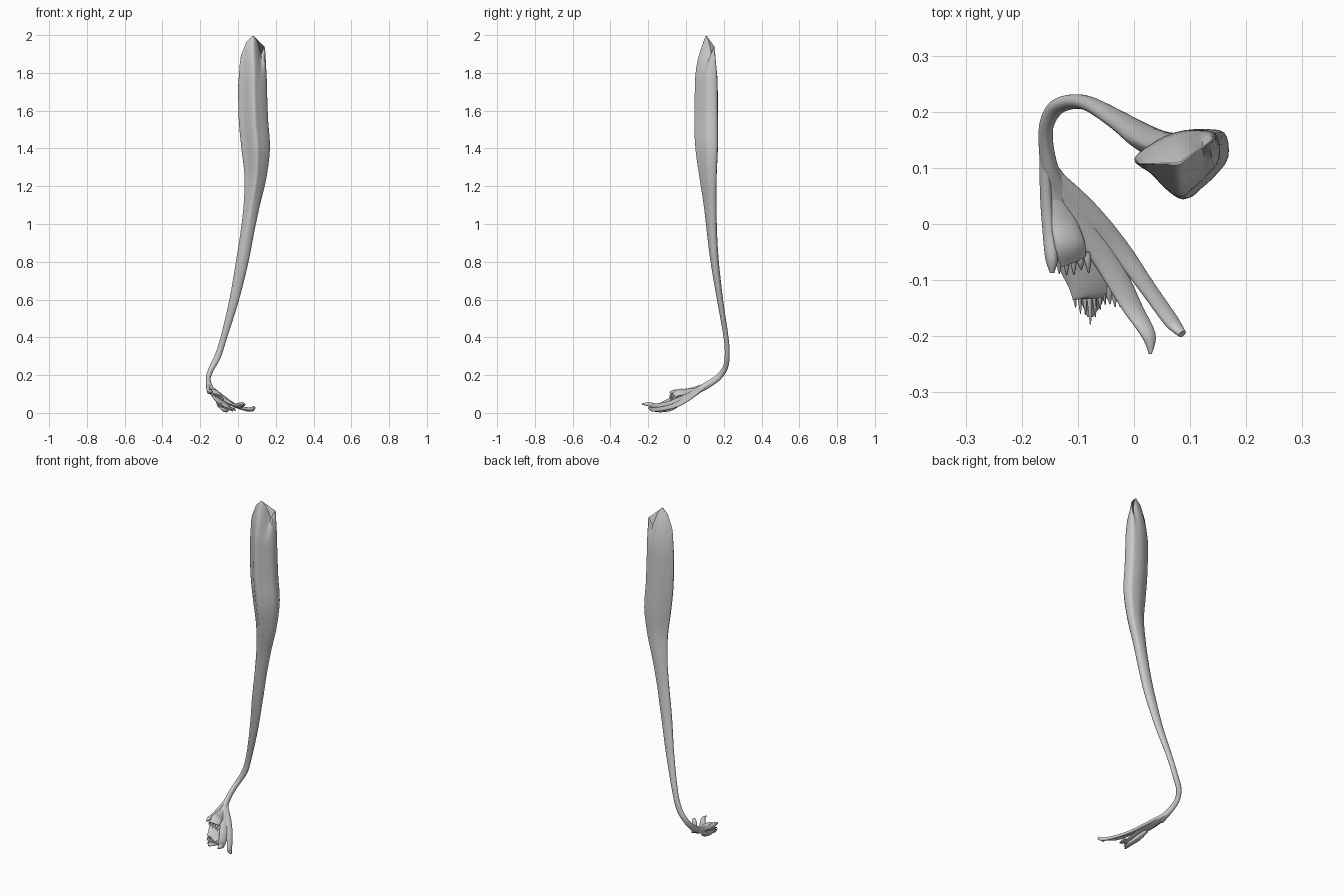
import bpy, bmesh, math, random
from mathutils import Vector

random.seed(4)
N = 40


def spline(pts, t, closed=False):
    """Catmull-Rom sample of a list of tuples; t counts in control points."""
    n = len(pts)
    i = int(math.floor(t)) if closed else min(int(t), n - 2)
    f = t - i
    pick = (lambda k: pts[k % n]) if closed else (lambda k: pts[max(0, min(n - 1, k))])
    a, b, c, d = (pick(i + k) for k in (-1, 0, 1, 2))
    return [q + .5 * f * (r - p + f * (2*p - 5*q + 4*r - s + f * (3*(q - r) + s - p)))
            for p, q, r, s in zip(a, b, c, d)]


def make_rings(path, ref, shape=None, sides=N, steps=5):
    """Rings along a path of (x, y, z, half width, half thickness)."""
    ref = Vector(ref)
    total = (len(path) - 1) * steps
    samples = [spline(path, k / steps) for k in range(total + 1)]
    rings = []
    for k, s in enumerate(samples):
        c = Vector(s[:3])
        n = (Vector(samples[min(k + 1, total)][:3]) - Vector(samples[max(k - 1, 0)][:3])).normalized()
        u = (ref - n * ref.dot(n)).normalized()
        v = u.cross(n)
        ring = []
        for j in range(sides):
            a = 2 * math.pi * j / sides
            p, q = math.cos(a), math.sin(a)
            if shape:
                p, q = shape(j / sides, p, q, c.z)
            ring.append(c + u * p * max(s[3], .0008) + v * q * max(s[4], .0008))
        rings.append(ring)
    return rings


def mesh_rings(name, rings):
    bm = bmesh.new()
    vs = [[bm.verts.new(p) for p in r] for r in rings]
    n = len(vs[0])
    for a, b in zip(vs, vs[1:]):
        for j in range(n):
            bm.faces.new((a[j], a[(j + 1) % n], b[(j + 1) % n], b[j]))
    bm.faces.new(vs[0][::-1])
    bm.faces.new(vs[-1])
    bmesh.ops.remove_doubles(bm, verts=bm.verts, dist=.0001)
    bmesh.ops.recalc_face_normals(bm, faces=bm.faces)
    me = bpy.data.meshes.new(name)
    bm.to_mesh(me)
    bm.free()
    ob = bpy.data.objects.new(name, me)
    bpy.context.collection.objects.link(ob)
    bpy.context.view_layer.objects.active = ob
    ob.select_set(True)
    bpy.ops.object.shade_smooth_by_angle(angle=math.radians(50))
    ob.select_set(False)
    return ob


# Muscle belly section: angular, with a groove at front right
SECTION = [(1.0, .15), (.93, .85), (.5, .98), (0, .92), (-.5, .65), (-1.0, .12),
           (-.6, -.3), (-.25, -.75), (.1, -1.0), (.4, -.72), (.72, -.35)]


def belly_shape(f, p, q, z):
    w = max(0, min(1, (z - .75) / .5))
    s = spline(SECTION, f * len(SECTION), True)
    return p + (s[0] - p) * w, q + (s[1] - q) * w


# Belly and tendon: one sweep from the calf down and round the ankle bend
MAIN = [(.076, .108, 1.72, .076, .061), (.081, .107, 1.55, .077, .063),
        (.093, .110, 1.40, .075, .060), (.092, .117, 1.25, .058, .046),
        (.072, .128, 1.10, .043, .034), (.048, .138, .95, .036, .027),
        (.022, .152, .80, .033, .022), (-.020, .180, .60, .025, .016),
        (-.075, .212, .40, .017, .013), (-.107, .218, .30, .017, .013),
        (-.138, .208, .24, .015, .014), (-.155, .180, .197, .013, .016),
        (-.157, .145, .168, .013, .017), (-.151, .100, .140, .016, .018),
        (-.140, .050, .112, .024, .014)]
rings = make_rings(MAIN, (1, 0, 0), belly_shape)

# Forked upper end: raise the first ring to a two-peaked crest
CREST = [(0, 1.78), (.015, 1.89), (.045, 1.965), (.08, 2.0), (.10, 1.97),
         (.122, 1.895), (.131, 1.915), (.14, 1.945), (.155, 1.84), (.2, 1.8)]


def crest(x):
    x = max(0, min(.199, x))
    for (a, h), (b, g) in zip(CREST, CREST[1:]):
        if x <= b:
            return h + (g - h) * (x - a) / (b - a)
    return 1.8


top = []
for k in range(1, 11):
    s = k / 10
    ring = []
    for p in rings[0]:
        x = p.x + (.078 - p.x) * .12 * s * s
        y = .107 + .72 * max(0, x - .08)
        ring.append(Vector((x, p.y + (y - p.y) * s ** 2.2 * .97,
                            p.z + (crest(x) - p.z) * s)))
    top.append(ring)
belly = mesh_rings("muscle_belly_and_tendon", top[::-1] + rings)

# Foot end: the tendon fans into a sheet and slips
TILT = (.85, 0, -.5)
FAN = {
    "central_sheet": [(-.150, .10, .140, .014, .013), (-.130, .04, .108, .036, .012),
                      (-.102, -.03, .077, .052, .010), (-.078, -.085, .048, .050, .012),
                      (-.068, -.120, .034, .048, .008), (-.068, -.132, .030, .045, .002)],
    "inner_slip": [(-.158, .12, .152, .010, .012), (-.157, .05, .128, .010, .012),
                   (-.152, -.01, .115, .011, .012), (-.147, -.06, .112, .011, .012),
                   (-.146, -.087, .108, .004, .004)],
    "inner_flap": [(-.145, .06, .122, .018, .008), (-.128, .01, .112, .026, .009),
                   (-.115, -.035, .108, .030, .012), (-.108, -.066, .092, .026, .006)],
    "middle_slip": [(-.145, .09, .135, .010, .010), (-.090, .0, .085, .022, .010),
                    (-.040, -.08, .050, .024, .010), (-.002, -.15, .037, .020, .009),
                    (.026, -.198, .046, .014, .009), (.029, -.232, .046, .002, .004)],
    "outer_slip": [(-.142, .09, .133, .010, .009), (-.085, .025, .088, .020, .010),
                   (-.025, -.045, .045, .019, .009), (.025, -.115, .024, .016, .009),
                   (.068, -.175, .018, .015, .009), (.086, -.196, .030, .008, .007)],
}
for name, path in FAN.items():
    mesh_rings(name, make_rings(path, TILT, sides=24))

# Torn fibres along the sheet edge
for i in range(11):
    f = i / 10
    x, z = -.108 + .088 * f, .046 - .024 * f
    length = (.022 + .03 * math.exp(-((f - .25) / .22) ** 2)) * random.uniform(.7, 1.1)
    w = random.uniform(.004, .007)
    mesh_rings("torn_fibre", make_rings(
        [(x, -.105, z, w, .006), (x + .002, -.125, z - .006, w * .9, .005),
         (x + .004, -.125 - length, z - .012, w * .2, .001)], TILT, sides=8, steps=3))

# Ragged ends of the inner flap
for i in range(5):
    x, z = -.137 + .013 * i, .105 - .007 * i
    mesh_rings("flap_fibre", make_rings(
        [(x, -.05, z, .007, .006), (x + .003, -.068, z - .004, .006, .005),
         (x + .004, -.08 - .012 * random.random(), z - .012, .001, .001)],
        TILT, sides=8, steps=3))

# Underside lobe that reaches the ground
mesh_rings("sole_lobe", make_rings(
    [(-.105, -.02, .065, .015, .010), (-.085, -.075, .034, .030, .014),
     (-.075, -.125, .020, .028, .011), (-.078, -.165, .010, .006, .004)],
    TILT, sides=20))
